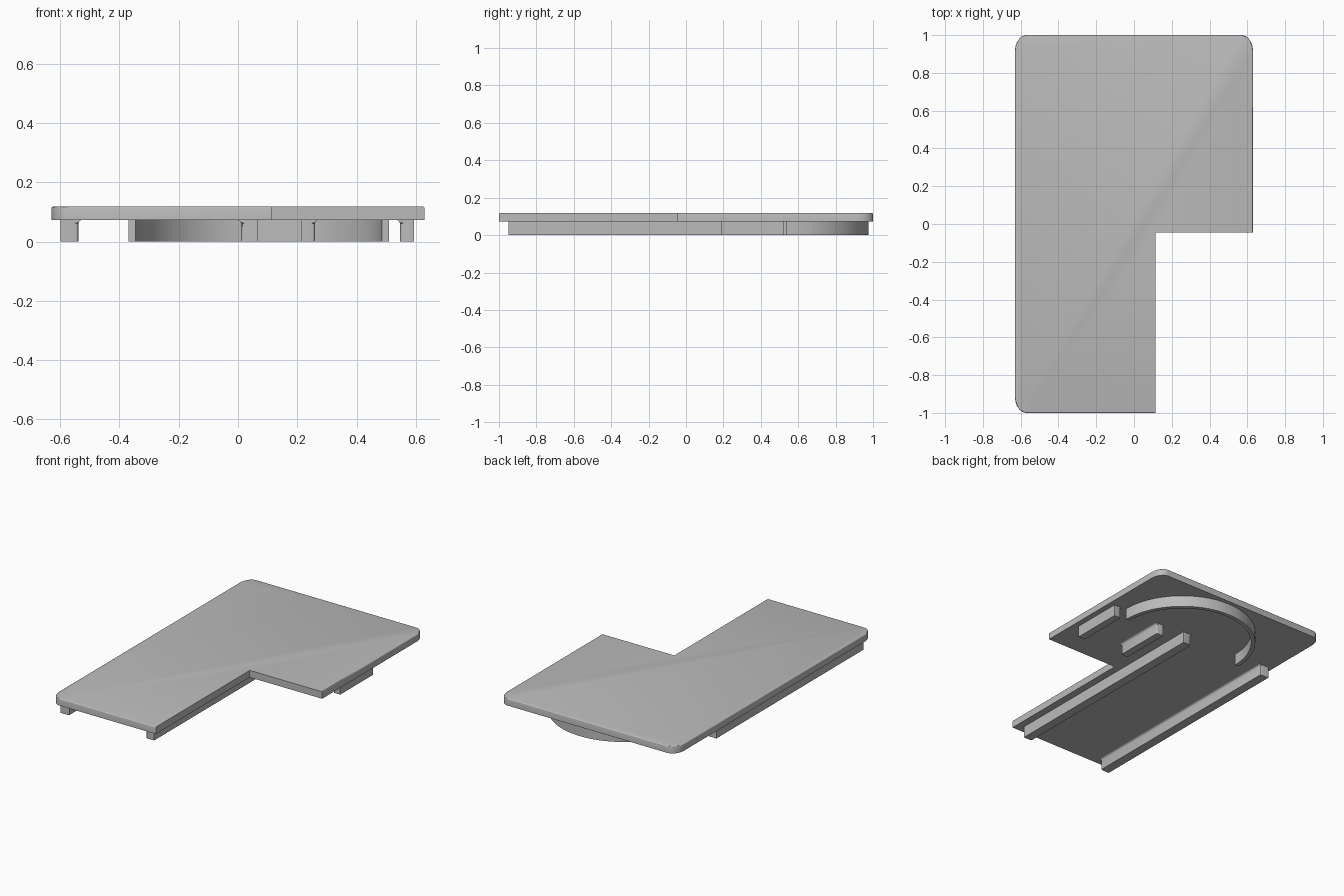
import bpy, bmesh
from math import sin, cos, pi

cube = bpy.data.objects.get("Cube")
if cube:
    bpy.data.objects.remove(cube, do_unlink=True)

PLATE_Z, TOP_Z = 0.073, 0.118
STEP_X, STEP_Y = 0.115, -0.045

grey = bpy.data.materials.new("light_grey")
grey.use_nodes = True
colour = (0.5, 0.5, 0.5, 1)
grey.diffuse_color = colour
grey.node_tree.nodes["Principled BSDF"].inputs["Base Color"].default_value = colour


def make_object(name, bm):
    bmesh.ops.recalc_face_normals(bm, faces=bm.faces)
    mesh = bpy.data.meshes.new(name)
    bm.to_mesh(mesh)
    bm.free()
    mesh.materials.append(grey)
    obj = bpy.data.objects.new(name, mesh)
    bpy.context.collection.objects.link(obj)
    bpy.ops.object.select_all(action='DESELECT')
    obj.select_set(True)
    bpy.context.view_layer.objects.active = obj
    bpy.ops.object.shade_smooth_by_angle()
    return obj


def extrude_outline(outline, z0, z1):
    bm = bmesh.new()
    face = bm.faces.new([bm.verts.new((x, y, z0)) for x, y in outline])
    result = bmesh.ops.extrude_face_region(bm, geom=[face])
    verts = [v for v in result["geom"] if isinstance(v, bmesh.types.BMVert)]
    bmesh.ops.translate(bm, verts=verts, vec=(0, 0, z1 - z0))
    return bm


def arc(cx, cy, rx, ry, start, end, steps):
    angles = [start + (end - start) * i / steps for i in range(steps + 1)]
    return [(cx + rx * cos(a), cy + ry * sin(a)) for a in angles]


# Stepped cover plate with three rounded corners
rx, ry, w = 0.06, 0.085, 0.63
outline = [(STEP_X, -1), (STEP_X, STEP_Y), (w, STEP_Y)]
outline += arc(w - rx, 1 - ry, rx, ry, 0, pi / 2, 8)
outline += arc(rx - w, 1 - ry, rx, ry, pi / 2, pi, 8)
outline += arc(rx - w, ry - 1, rx, ry, pi, 1.5 * pi, 8)
plate = extrude_outline(outline, PLATE_Z, TOP_Z)


def on_outer_rim(edge):
    a, b = (v.co for v in edge.verts)
    if min(a.z, b.z) < TOP_Z - 0.001:
        return False
    on_step_x = max(abs(a.x - STEP_X), abs(b.x - STEP_X)) < 0.001
    on_step_y = max(abs(a.y - STEP_Y), abs(b.y - STEP_Y)) < 0.001
    return not (on_step_x or on_step_y)


rim = [e for e in plate.edges if on_outer_rim(e)]
bmesh.ops.bevel(plate, geom=rim, offset=0.006, segments=3, profile=0.5, affect='EDGES')
make_object("cover_plate", plate)


# Rails under the plate, flared where the inner side meets it
def rail(name, outer, inner, y0, y1):
    side = 1 if inner > outer else -1
    flare = arc(inner + side * 0.012, PLATE_Z - 0.012, 0.012, 0.012, pi, pi / 2, 4)
    if side < 0:
        flare = arc(inner - 0.012, PLATE_Z - 0.012, 0.012, 0.012, 0, pi / 2, 4)
    profile = [(outer, PLATE_Z), (outer, 0), (inner, 0)] + flare
    bm = bmesh.new()
    face = bm.faces.new([bm.verts.new((x, y0, z)) for x, z in profile])
    result = bmesh.ops.extrude_face_region(bm, geom=[face])
    verts = [v for v in result["geom"] if isinstance(v, bmesh.types.BMVert)]
    bmesh.ops.translate(bm, verts=verts, vec=(0, y1 - y0, 0))
    # Round the inner upright corners at both ends
    corners = [e for e in bm.edges
               if all(abs(v.co.x - inner) < 0.001 for v in e.verts)
               and abs(e.verts[0].co.y - e.verts[1].co.y) < 0.001]
    bmesh.ops.bevel(bm, geom=corners, offset=0.01, segments=3, profile=0.5, affect='EDGES')
    make_object(name, bm)


rail("long_rail_right", -0.598, -0.538, -0.95, 0.545)
rail("long_rail_left", 0.068, 0.01, -0.95, 0.545)
rail("short_rail_right", 0.212, 0.26, 0.19, 0.525)
rail("short_rail_left", 0.594, 0.546, 0.19, 0.525)

# Half-ring wall at the back
ring = arc(0.07, 0.535, 0.44, 0.44, 0, pi, 48)
ring += arc(0.07, 0.535, 0.415, 0.415, pi, 0, 48)
make_object("half_ring_wall", extrude_outline(ring, 0, PLATE_Z))
